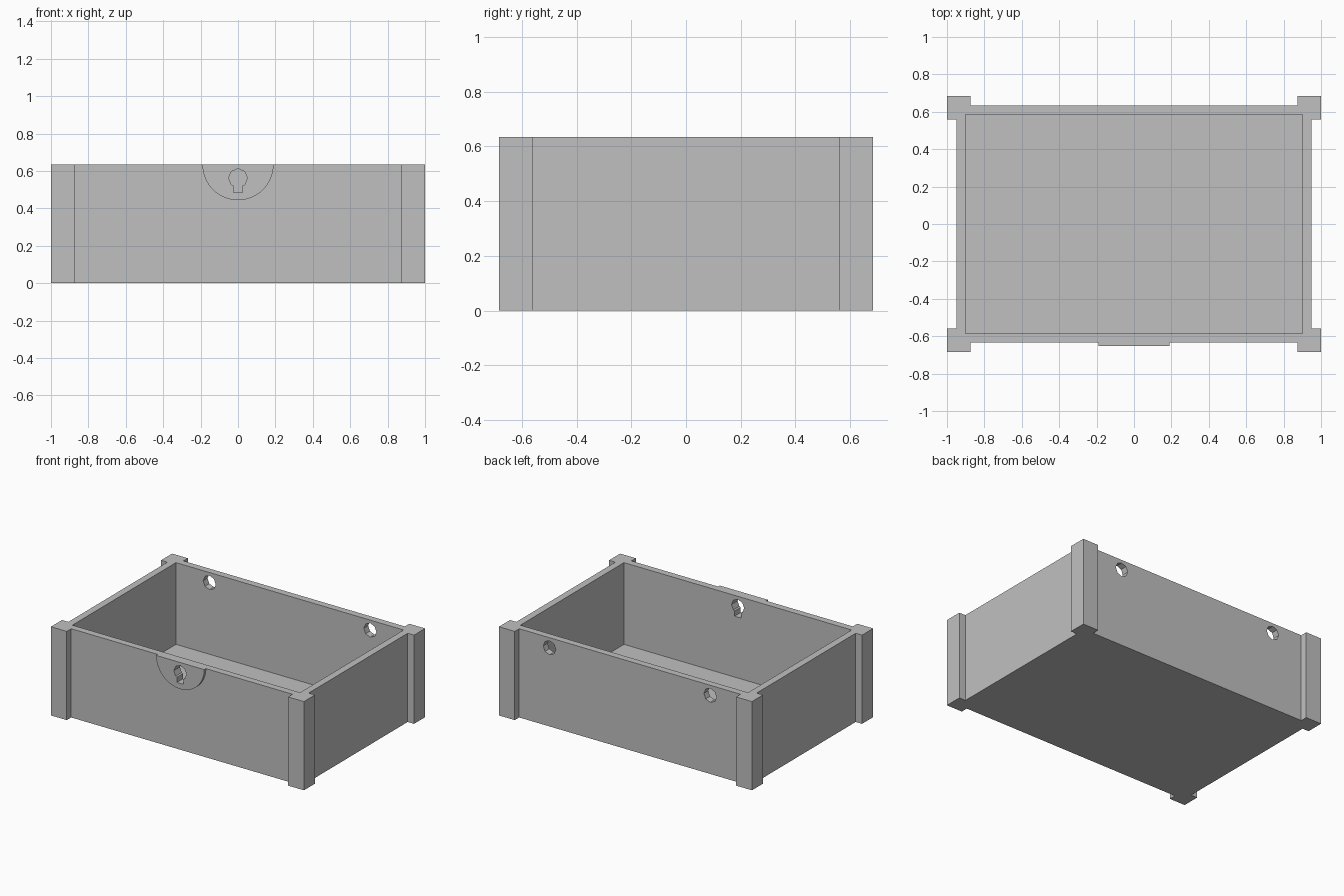
import bpy, bmesh, math
from mathutils import Vector

cube = bpy.data.objects.get("Cube")
if cube:
    bpy.data.objects.remove(cube, do_unlink=True)

# Single grey finish
grey = bpy.data.materials.new("plain grey")
grey.use_nodes = True
grey.diffuse_color = (0.53, 0.53, 0.53, 1)
grey.node_tree.nodes["Principled BSDF"].inputs["Base Color"].default_value = grey.diffuse_color

HEIGHT = 0.634
WALL_X, WALL_Y = 0.95, 0.634      # outer wall faces
POST_X, POST_Y = 1.0, 0.684       # outer post faces
POST = 0.125                      # post width
INNER_X, INNER_Y, FLOOR = 0.9, 0.585, 0.05
PLATE_R, PLATE_Y = 0.19, -0.653
HOLE_Z, HOLE_R = 0.562, 0.05


def extrude(name, points, direction):
    """Closed flat outline extruded into a solid."""
    bm = bmesh.new()
    face = bm.faces.new([bm.verts.new(p) for p in points])
    result = bmesh.ops.extrude_face_region(bm, geom=[face], use_keep_orig=True)
    verts = [g for g in result["geom"] if isinstance(g, bmesh.types.BMVert)]
    bmesh.ops.translate(bm, vec=Vector(direction), verts=verts)
    bmesh.ops.recalc_face_normals(bm, faces=bm.faces)
    mesh = bpy.data.meshes.new(name)
    bm.to_mesh(mesh)
    bm.free()
    mesh.materials.append(grey)
    obj = bpy.data.objects.new(name, mesh)
    bpy.context.collection.objects.link(obj)
    return obj


def cut(target, cutter):
    mod = target.modifiers.new("cut", "BOOLEAN")
    mod.operation, mod.solver, mod.object = "DIFFERENCE", "EXACT", cutter
    bpy.context.view_layer.objects.active = target
    bpy.ops.object.modifier_apply(modifier=mod.name)


def octagon(x, y):
    return [(x + HOLE_R * math.sin(i * math.pi / 4), y,
             HOLE_Z + HOLE_R * math.cos(i * math.pi / 4)) for i in range(8)]


# Box body: plan outline with a projecting post at each corner
corner = [(POST_X, POST_Y - POST), (POST_X, POST_Y),
          (POST_X - POST, POST_Y), (POST_X - POST, WALL_Y)]
corner.insert(0, (WALL_X, POST_Y - POST))
outline = []
for sx, sy in ((1, 1), (-1, 1), (-1, -1), (1, -1)):
    pts = [(sx * x, sy * y, 0) for x, y in corner]
    outline += pts if sx * sy > 0 else pts[::-1]
body = extrude("box_body", outline, (0, 0, HEIGHT))

# Hollow interior
rect = [(sx * INNER_X, sy * INNER_Y, FLOOR)
        for sx, sy in ((1, 1), (-1, 1), (-1, -1), (1, -1))]
cavity = extrude("cavity_cutter", rect, (0, 0, HEIGHT))

# Half-round lock plate on the front
arc = [(PLATE_R * math.cos(a), PLATE_Y, HEIGHT - PLATE_R * math.sin(a))
       for a in (math.pi * i / 32 for i in range(33))]
plate = extrude("lock_plate", arc, (0, -WALL_Y - PLATE_Y, 0))

# Keyhole: octagon with a slot running down from it
ring = octagon(0, -0.8)
slot = 0.025
join = HOLE_Z - HOLE_R + slot * math.tan(math.pi / 8)
key = ring[:4] + [(slot, -0.8, join), (slot, -0.8, 0.485),
                  (-slot, -0.8, 0.485), (-slot, -0.8, join)] + ring[5:]
keyhole = extrude("keyhole_cutter", key, (0, 0.4, 0))

# Two hinge holes through the back wall
holes = [extrude("hinge_hole_cutter", octagon(x, 0.5), (0, 0.4, 0))
         for x in (-0.635, 0.635)]

for cutter in [cavity, keyhole] + holes:
    cut(body, cutter)
cut(plate, keyhole)

for cutter in [cavity, keyhole] + holes:
    bpy.data.objects.remove(cutter, do_unlink=True)
